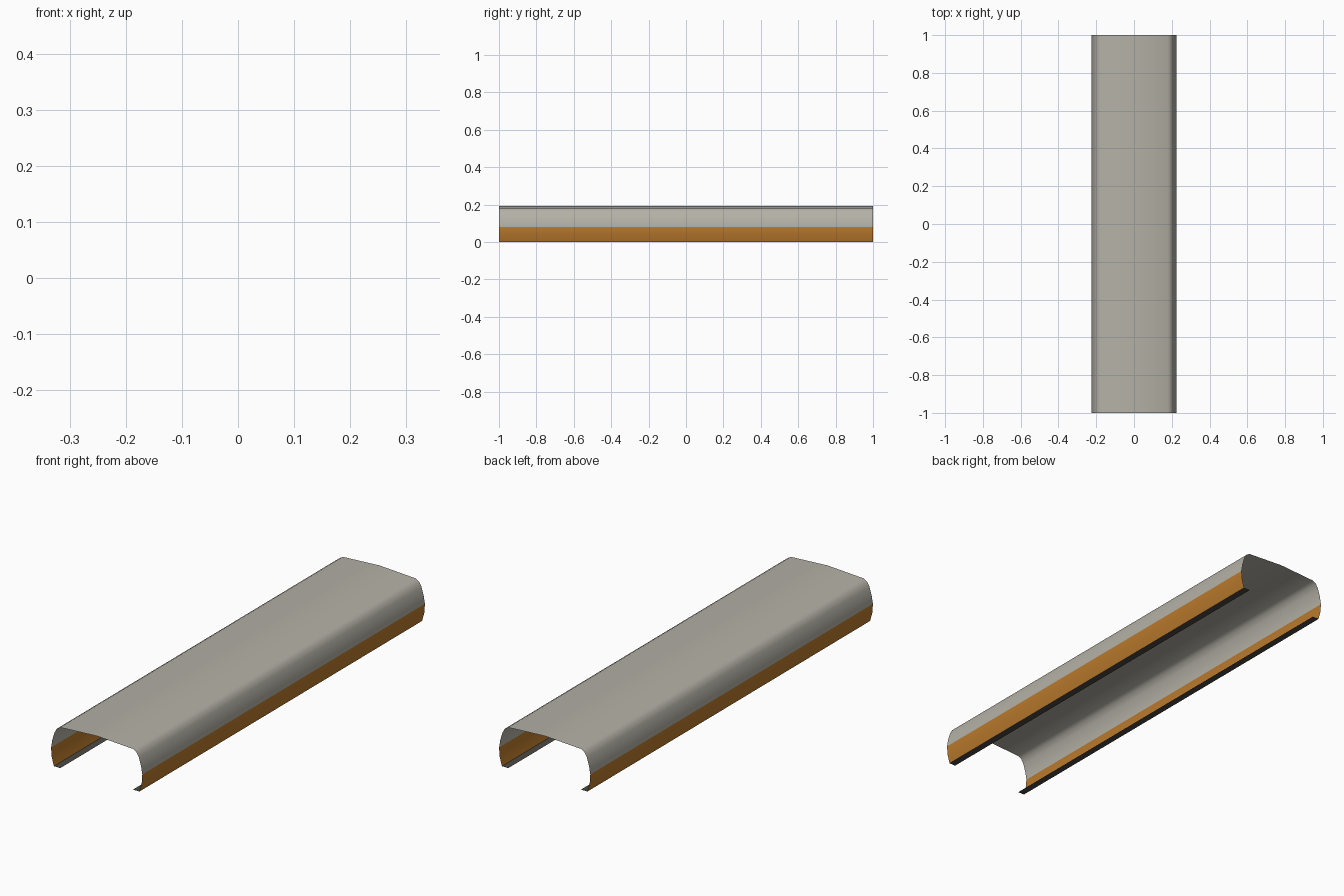
import bpy, bmesh, math

if "Cube" in bpy.data.objects:
    bpy.data.objects.remove(bpy.data.objects["Cube"])


def srgb(*c):
    lin = [((v / 255 + 0.055) / 1.055) ** 2.4 for v in c]
    return (*lin, 1.0)


def material(name, col):
    m = bpy.data.materials.new(name)
    m.diffuse_color = col
    m.use_nodes = True
    m.node_tree.nodes["Principled BSDF"].inputs["Base Color"].default_value = m.diffuse_color
    return m


mats = [material("warm grey", srgb(180, 177, 166)),
        material("orange brown", srgb(186, 122, 44)),
        material("dark grey", srgb(74, 73, 66))]

# Right half of the cross-section (x, z), crown to bottom lip
half = [(0, 0.192), (0.18, 0.182), (0.197, 0.172), (0.209, 0.152),
        (0.22, 0.115), (0.226, 0.08), (0.223, 0.04), (0.212, 0.0), (0.18, 0.0)]
profile = [(-x, z) for x, z in reversed(half[1:])] + half

# Open sheet running the full length
bm = bmesh.new()
front = [bm.verts.new((x, -1, z)) for x, z in profile]
back = [bm.verts.new((x, 1, z)) for x, z in profile]
for i in range(len(profile) - 1):
    f = bm.faces.new((front[i], front[i + 1], back[i + 1], back[i]))
    # Colour bands by height: lip, lower wall, cover
    z = f.calc_center_median().z
    f.material_index = 2 if z < 0.005 else 1 if z < 0.08 else 0
bm.normal_update()
mesh = bpy.data.meshes.new("channel_cover")
bm.to_mesh(mesh)
bm.free()
for m in mats:
    mesh.materials.append(m)
cover = bpy.data.objects.new("channel_cover", mesh)
bpy.context.collection.objects.link(cover)

# Smooth shoulders, crisp lip
bpy.context.view_layer.objects.active = cover
cover.select_set(True)
bpy.ops.object.shade_smooth_by_angle(angle=math.radians(50))
